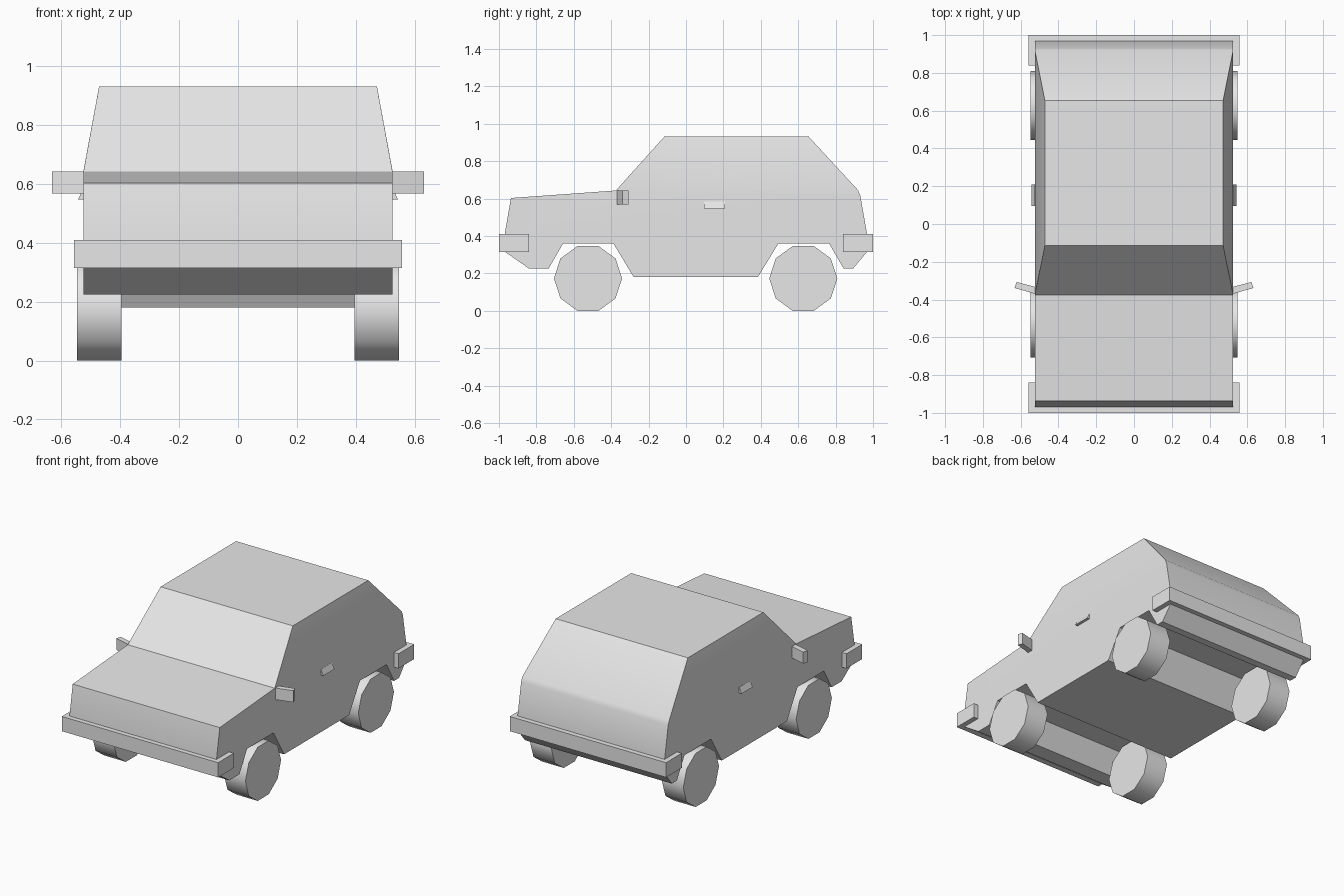
import bpy, bmesh
from math import radians, sin, cos, pi
from mathutils import Matrix

if "Cube" in bpy.data.objects:
    bpy.data.objects.remove(bpy.data.objects["Cube"])

GREY = (0.8, 0.8, 0.8, 1)
paint = bpy.data.materials.new("plain_grey")
paint.use_nodes = True
paint.diffuse_color = GREY
paint.node_tree.nodes["Principled BSDF"].inputs["Base Color"].default_value = GREY


def finish(name, bm, smooth=None):
    """Turn a bmesh into a named, painted object."""
    bmesh.ops.recalc_face_normals(bm, faces=bm.faces)
    mesh = bpy.data.meshes.new(name)
    bm.to_mesh(mesh)
    bm.free()
    mesh.materials.append(paint)
    obj = bpy.data.objects.new(name, mesh)
    bpy.context.collection.objects.link(obj)
    if smooth:
        bpy.ops.object.select_all(action='DESELECT')
        obj.select_set(True)
        bpy.context.view_layer.objects.active = obj
        bpy.ops.object.shade_smooth_by_angle(angle=radians(smooth))
    return obj


def prism(bm, ring_a, ring_b):
    """Join two matching rings of points into a closed solid."""
    a = [bm.verts.new(p) for p in ring_a]
    b = [bm.verts.new(p) for p in ring_b]
    bm.faces.new(a)
    bm.faces.new(b)
    for i in range(len(a)):
        j = (i + 1) % len(a)
        bm.faces.new((a[i], a[j], b[j], b[i]))


# Body: side profile (y, z), with the cabin narrowing above the belt line
HALF, ROOF_HALF = 0.525, 0.472
roof = [(-0.115, 0.932), (0.655, 0.932)]
lower = [(0.92, 0.645), (0.932, 0.615), (0.968, 0.41), (0.968, 0.315),
         (0.893, 0.225), (0.843, 0.225), (0.765, 0.36), (0.494, 0.36),
         (0.384, 0.18), (-0.28, 0.18), (-0.388, 0.36), (-0.657, 0.36),
         (-0.735, 0.225), (-0.838, 0.225), (-0.968, 0.315),
         (-0.971, 0.4), (-0.936, 0.603), (-0.375, 0.643)]
bm = bmesh.new()
rings = []
for side in (-1, 1):
    top = [bm.verts.new((side * ROOF_HALF, y, z)) for y, z in roof]
    low = [bm.verts.new((side * HALF, y, z)) for y, z in lower]
    bm.faces.new(low)
    bm.faces.new((top[0], top[1], low[0], low[-1]))
    rings.append(top + low)
right, left = rings
for i in range(len(right)):
    j = (i + 1) % len(right)
    bm.faces.new((right[i], right[j], left[j], left[i]))
finish("body", bm, 30)

# Bumpers wrapping round the corners
for name, side in (("front_bumper", -1), ("rear_bumper", 1)):
    bm = bmesh.new()
    size = Matrix.Diagonal((1.116, 0.16, 0.095, 1))
    bmesh.ops.create_cube(bm, size=1, matrix=Matrix.Translation((0, side * 0.92, 0.3625)) @ size)
    finish(name, bm)

for label, side in (("left", 1), ("right", -1)):
    # Ten-sided wheels
    for axle, y in (("front", -0.524), ("rear", 0.627)):
        bm = bmesh.new()
        rim = [(y + 0.182 * cos(k * pi / 5), 0.173 + 0.182 * sin(k * pi / 5)) for k in range(10)]
        prism(bm, [(side * 0.395, *p) for p in rim], [(side * 0.547, *p) for p in rim])
        finish(f"{axle}_{label}_wheel", bm, 40)

    # Door mirror, angled back
    plan = [(0.515, -0.335), (0.622, -0.307), (0.632, -0.339), (0.515, -0.372)]
    bm = bmesh.new()
    prism(bm, [(side * x, y, 0.567) for x, y in plan], [(side * x, y, 0.642) for x, y in plan])
    finish(f"{label}_mirror", bm)

    # Door handle, a small wedge
    wedge = [(0.52, 0.585), (0.526, 0.585), (0.543, 0.548), (0.52, 0.548)]
    bm = bmesh.new()
    prism(bm, [(side * x, 0.095, z) for x, z in wedge], [(side * x, 0.208, z) for x, z in wedge])
    finish(f"{label}_door_handle", bm)
